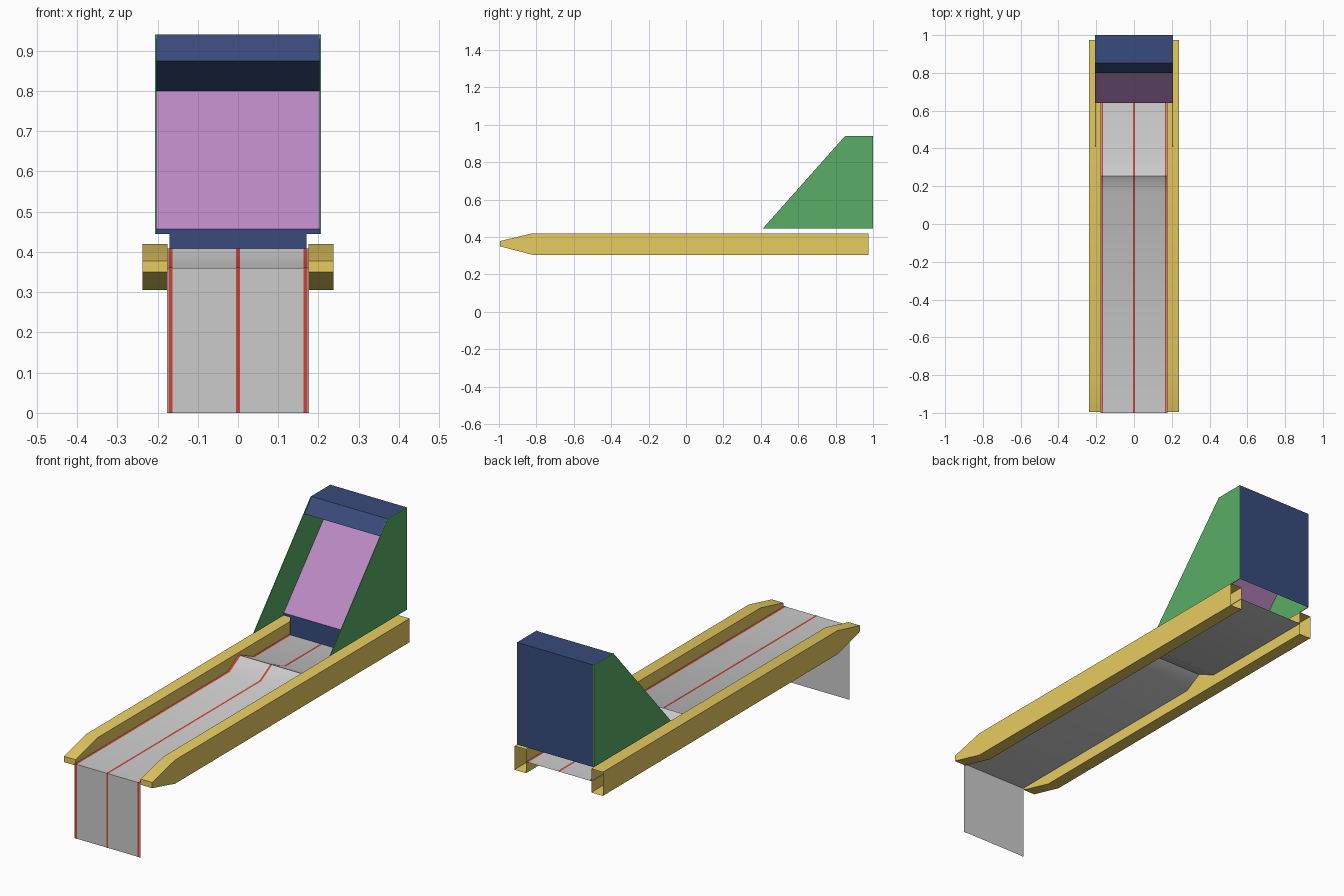
import bpy, bmesh, math

if "Cube" in bpy.data.objects:
    bpy.data.objects.remove(bpy.data.objects["Cube"])


def material(name, color):
    m = bpy.data.materials.new(name)
    m.diffuse_color = (*color, 1)
    m.use_nodes = True
    m.node_tree.nodes["Principled BSDF"].inputs["Base Color"].default_value = m.diffuse_color
    return m


YELLOW = material("rail_yellow", (0.80, 0.60, 0.12))
GREEN = material("side_green", (0.10, 0.42, 0.13))
NAVY = material("cabinet_navy", (0.04, 0.07, 0.20))
PURPLE = material("target_purple", (0.50, 0.25, 0.55))
RED = material("stripe_red", (0.60, 0.06, 0.04))


def finish(name, bm, mat, smooth):
    mesh = bpy.data.meshes.new(name)
    bm.to_mesh(mesh)
    bm.free()
    ob = bpy.data.objects.new(name, mesh)
    bpy.context.collection.objects.link(ob)
    if mat:
        mesh.materials.append(mat)
    if smooth:
        bpy.ops.object.select_all(action='DESELECT')
        ob.select_set(True)
        bpy.context.view_layer.objects.active = ob
        bpy.ops.object.shade_smooth_by_angle(angle=math.radians(35))
    return ob


def sheet(name, path, x0, x1, mat=None, smooth=False):
    """Sweep an open (y, z) path across x as a single-sided sheet."""
    bm = bmesh.new()
    rows = [(bm.verts.new((x0, y, z)), bm.verts.new((x1, y, z))) for y, z in path]
    for (a, b), (c, d) in zip(rows, rows[1:]):
        bm.faces.new((a, b, d, c))
    return finish(name, bm, mat, smooth)


def plate(name, outline, x0, x1, mat, open_y=None, smooth=False):
    """Extrude a closed (y, z) outline along x; optionally leave the end at open_y open."""
    bm = bmesh.new()
    f = bm.faces.new([bm.verts.new((x0, y, z)) for y, z in outline])
    ext = bmesh.ops.extrude_face_region(bm, geom=[f], use_keep_orig=True)
    new = [v for v in ext['geom'] if isinstance(v, bmesh.types.BMVert)]
    bmesh.ops.translate(bm, verts=new, vec=(x1 - x0, 0, 0))
    bmesh.ops.recalc_face_normals(bm, faces=bm.faces)
    if open_y is not None:
        ends = [f for f in bm.faces if all(abs(v.co.y - open_y) < 1e-5 for v in f.verts)]
        bmesh.ops.delete(bm, geom=ends, context='FACES_ONLY')
    return finish(name, bm, mat, smooth)


# Lane with front skirt and jump bump
lane = [(-1, 0), (-1, 0.36), (0.17, 0.36), (0.255, 0.408), (0.36, 0.36), (0.975, 0.36)]
sheet("lane", lane, -0.177, 0.177, smooth=True)

# Red stripes laid just above the lane
stripe = [(y - (0.001 if y == -1 else 0), z + (0.001 if z else 0)) for y, z in lane]
for label, x in (("left", -0.168), ("centre", 0), ("right", 0.168)):
    sheet(f"stripe_{label}", stripe, x - 0.005, x + 0.005, RED, True)

# Side rails (hollow at the back) and cabinet side panels
rail = [(-0.995, 0.35), (-0.82, 0.305), (0.975, 0.305), (0.975, 0.42),
        (-0.82, 0.42), (-0.995, 0.378)]
side = [(0.41, 0.445), (1, 0.445), (1, 0.94), (0.85, 0.94)]
for label, s in (("left", -1), ("right", 1)):
    plate(f"rail_{label}", rail, s * 0.175, s * 0.237, YELLOW, open_y=0.975, smooth=True)
    plate(f"side_panel_{label}", side, s * 0.203, s * 0.206, GREEN)

# Cabinet shell: back, top, sloped brow and its underside
sheet("cabinet_shell",
      [(0.95, 0.80), (0.80, 0.875), (0.853, 0.94), (1, 0.94), (1, 0.445)],
      -0.203, 0.203, NAVY)

# Sloped target board
sheet("target_board", [(0.64, 0.457), (0.95, 0.80)], -0.203, 0.203, PURPLE)

# Kick board beneath the target, stepped in to fit between the rails
sheet("kick_board_upper", [(0.64, 0.445), (0.64, 0.457)], -0.203, 0.203, NAVY)
sheet("kick_board_lower", [(0.64, 0.36), (0.64, 0.445)], -0.17, 0.17, NAVY)
